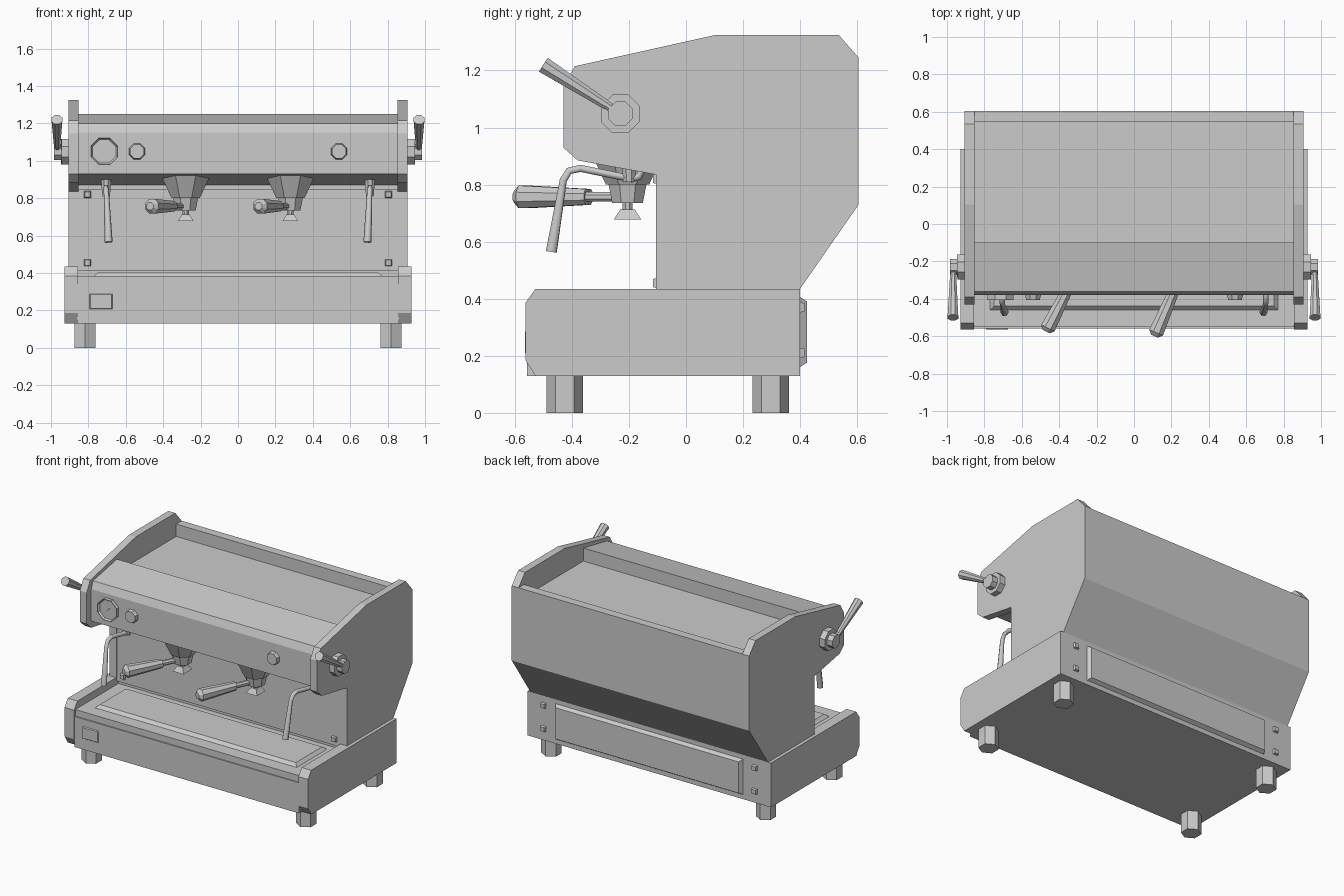
import bpy, bmesh, math
from mathutils import Vector, Matrix

if "Cube" in bpy.data.objects:
    bpy.data.objects.remove(bpy.data.objects["Cube"], do_unlink=True)

grey = bpy.data.materials.new("plain_grey")
grey.use_nodes = True
grey.diffuse_color = (0.6, 0.6, 0.6, 1)
grey.node_tree.nodes["Principled BSDF"].inputs["Base Color"].default_value = (0.6, 0.6, 0.6, 1)


def finish(name, bm):
    bmesh.ops.recalc_face_normals(bm, faces=bm.faces)
    mesh = bpy.data.meshes.new(name)
    bm.to_mesh(mesh)
    bm.free()
    mesh.materials.append(grey)
    obj = bpy.data.objects.new(name, mesh)
    bpy.context.collection.objects.link(obj)
    return obj


def prism(name, profile, x0, x1):
    """Extrude a (y, z) outline from x0 to x1."""
    bm = bmesh.new()
    face = bm.faces.new([bm.verts.new((x0, y, z)) for y, z in profile])
    new = bmesh.ops.extrude_face_region(bm, geom=[face])["geom"]
    bmesh.ops.translate(bm, vec=(x1 - x0, 0, 0),
                        verts=[v for v in new if isinstance(v, bmesh.types.BMVert)])
    return finish(name, bm)


def box(name, x, y, z):
    return prism(name, [(y[0], z[0]), (y[1], z[0]), (y[1], z[1]), (y[0], z[1])], *x)


def raised_plate(name, x, y, z, axis, sign, taper):
    """Box whose outer face is narrowed, giving a bevelled rim."""
    obj = box(name, x, y, z)
    outer = max(v.co[axis] * sign for v in obj.data.vertices)
    mid = [sum(r) / 2 for r in (x, y, z)]
    for v in obj.data.vertices:
        if v.co[axis] * sign > outer - 1e-4:
            for a in range(3):
                if a != axis:
                    v.co[a] -= math.copysign(taper, v.co[a] - mid[a])
    return obj


def rod(name, a, b, r1, r2, sides=8, turn=0.5):
    """Faceted cone or cylinder between two points."""
    a, b = Vector(a), Vector(b)
    bm = bmesh.new()
    bmesh.ops.create_cone(bm, cap_ends=True, segments=sides, radius1=r1, radius2=r2,
                          depth=(b - a).length)
    rot = (b - a).to_track_quat('Z', 'Y').to_matrix().to_4x4()
    bm.transform(Matrix.Translation((a + b) / 2) @ rot
                 @ Matrix.Rotation(turn * math.tau / sides, 4, 'Z'))
    return finish(name, bm)


def tube(name, points, radii, depth):
    curve = bpy.data.curves.new(name, 'CURVE')
    curve.dimensions = '3D'
    curve.bevel_depth = depth
    curve.bevel_resolution = 1
    curve.use_fill_caps = True
    line = curve.splines.new('POLY')
    line.points.add(len(points) - 1)
    for p, co, r in zip(line.points, points, radii):
        p.co = (*co, 1)
        p.radius = r
    curve.materials.append(grey)
    obj = bpy.data.objects.new(name, curve)
    bpy.context.collection.objects.link(obj)


# Main housing with hood, sunken cup shelf, rear lip and sloped back
prism("housing", [(-.38, .93), (-.38, 1.15), (-.36, 1.2), (-.1, 1.25), (-.1, 1.16),
                  (.545, 1.16), (.545, 1.245), (.605, 1.245), (.605, .73),
                  (.4, .435), (.4, .38), (-.08, .38), (-.08, .87)], -.855, .855)
box("backsplash", (-.855, .855), (-.1, -.075), (.41, .85))

# Base, front panel, switch and drip tray
box("base", (-.86, .86), (-.55, .4), (.13, .385))
box("base_front_panel", (-.855, .855), (-.558, -.545), (.13, .34))
raised_plate("switch", (-.795, -.67), (-.565, -.556), (.205, .29), 1, -1, .006)
raised_plate("drip_tray", (-.77, .77), (-.46, -.13), (.384, .405), 2, 1, .022)
raised_plate("rear_service_panel", (-.715, .715), (.398, .424), (.16, .407), 1, 1, .016)

side_outline = [(.105, 1.325), (.535, 1.325), (.605, 1.245), (.605, .73), (.4, .435),
                (-.105, .435), (-.105, .835), (-.38, .885), (-.43, .93),
                (-.43, 1.145), (-.39, 1.215)]
base_outline = [(-.528, .13), (.4, .13), (.4, .435), (-.528, .435),
                (-.563, .385), (-.563, .185)]

for s, side in ((-1, "right"), (1, "left")):
    # Side panels
    prism(side + "_side_panel", side_outline, s * .853, s * .905)
    prism(side + "_base_panel", base_outline, s * .855, s * .928)

    # Feet
    for y, end in ((-.425, "front"), (.297, "rear")):
        rod(f"{side}_{end}_foot", (s * .818, y, 0), (s * .818, y, .135), .064, .064, 6, 0)

    # Square bolts on the backsplash and the rear of the base
    for row, (zf, zr) in enumerate(((.455, .21), (.82, .37))):
        for end, y, z, d in (("front", -.1, zf, -1), ("rear", .4, zr, 1)):
            rod(f"{side}_{end}_bolt_{row}", (s * .805, y, z), (s * .805, y + d * .015, z),
                .026, .02, 4)

    # Steam valve with lever
    hub_y, hub_z = -.23, 1.048
    for part, x0, x1, r in (("collar", .9, .945, .073), ("hub", .94, .985, .046)):
        rod(f"{side}_valve_{part}", (s * x0, hub_y, hub_z), (s * x1, hub_y, hub_z), r, r)
    rod(side + "_lever_stem", (s * .966, hub_y, hub_z), (s * .968, -.29, 1.087), .016, .016)
    rod(side + "_lever_grip", (s * .967, -.28, 1.08), (s * .968, -.5, 1.22), .018, .031)

    # Steam wand
    tube(side + "_steam_wand",
         [(s * .705, -.13, .9), (s * .705, -.165, .828), (s * .705, -.19, .82),
          (s * .705, -.37, .857), (s * .705, -.41, .848), (s * .703, -.43, .815),
          (s * .692, -.472, .565)], [1, 1, 1, 1, 1, 1, 1.5], .0145)
    rod(side + "_wand_joint", (s * .705, -.2, .9), (s * .705, -.2, .81), .03, .022)

    # Round control on the hood
    rod(side + "_control_knob", (s * .54, -.375, 1.05), (s * .54, -.405, 1.05), .047, .04)

    # Brew group and its filter holder, handles both swung to the same side
    gx, gy = s * .28, -.205
    tip = Vector((-.47, -.575, .757)) if s < 0 else Vector((.11, -.6, .757))
    rod(side + "_brew_group", (gx, gy, .8), (gx, gy, .94), .082, .152)
    rod(side + "_filter_basket", (gx, gy, .735), (gx, gy, .81), .058, .074)
    rod(side + "_spout_neck", (gx, gy, .7), (gx, gy, .74), .018, .02)
    raised_plate(side + "_spout", (gx - .042, gx + .042), (gy - .048, gy + .048),
                 (.678, .712), 2, 1, .022)
    hub = Vector((gx, gy, .757))
    rod(side + "_handle_neck", hub, hub.lerp(tip, .45), .018, .018)
    rod(side + "_handle_grip", hub.lerp(tip, .36), hub.lerp(tip, .95), .03, .043)
    rod(side + "_handle_end", hub.lerp(tip, .95), tip, .043, .022)

# Pressure gauge: case, rim, dial and needle
gauge = rod("gauge_case", (-.715, -.375, 1.05), (-.715, -.405, 1.05), .077, .077)
bm = bmesh.new()
bm.from_mesh(gauge.data)
dial = min(bm.faces, key=lambda f: f.calc_center_median().y)
bmesh.ops.inset_region(bm, faces=[dial], thickness=.009, depth=0)
bmesh.ops.translate(bm, verts=dial.verts, vec=(0, .012, 0))
bm.to_mesh(gauge.data)
bm.free()
rod("gauge_needle", (-.75, -.395, 1.015), (-.705, -.395, 1.06), .003, .006, 4)
